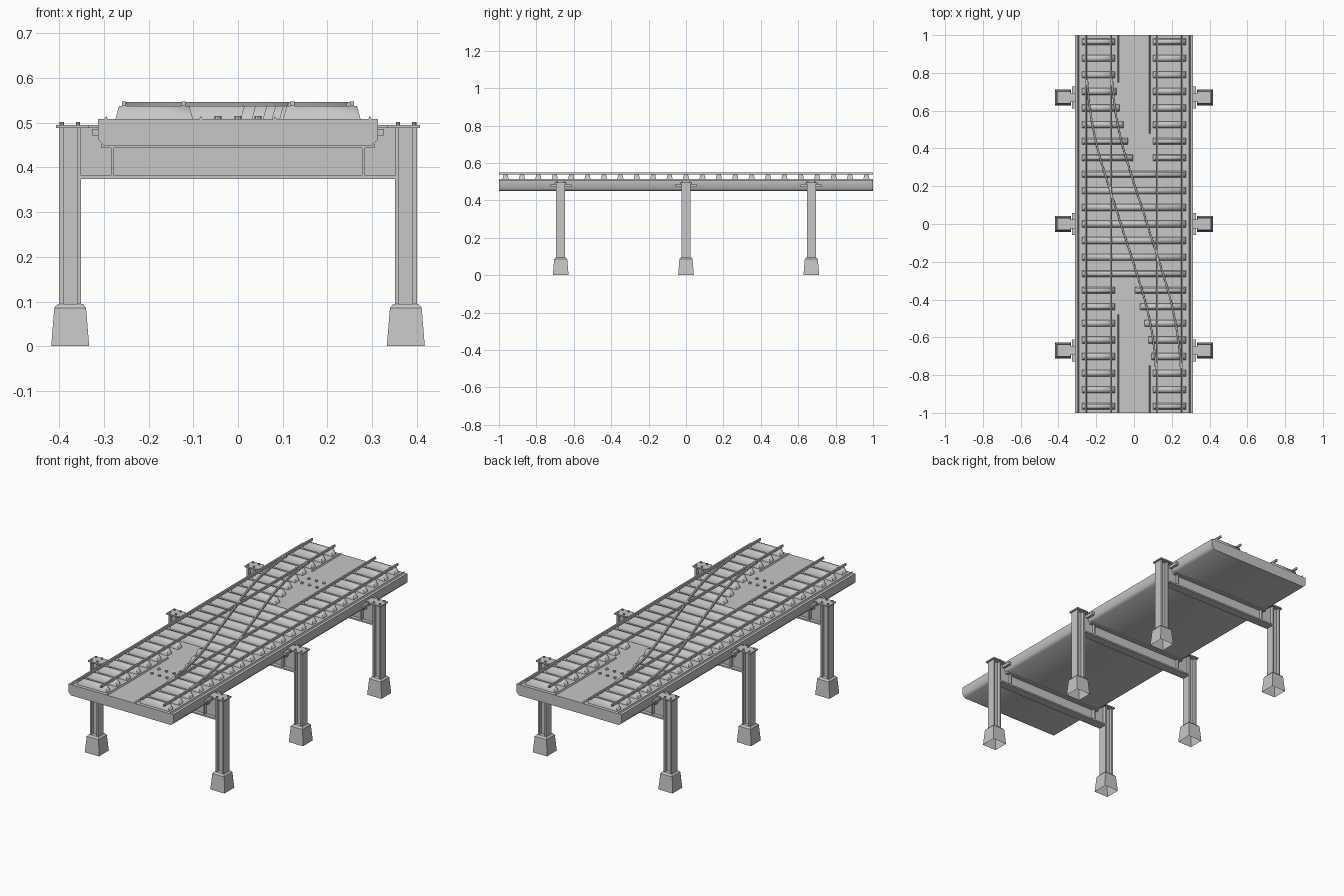
import bpy
import bmesh
from math import radians
from mathutils import Matrix, Vector

cube = bpy.data.objects.get("Cube")
if cube:
    bpy.data.objects.remove(cube, do_unlink=True)

# One light concrete and steel grey for the whole structure
grey = bpy.data.materials.new("structure grey")
grey.use_nodes = True
COLOUR = (0.57, 0.57, 0.57, 1)
grey.diffuse_color = COLOUR
shader = next(n for n in grey.node_tree.nodes if n.type == 'BSDF_PRINCIPLED')
shader.inputs["Base Color"].default_value = COLOUR


def finish(bm, name, smooth=0):
    """Turn the bmesh into an object, smoothing edges below an angle."""
    bmesh.ops.recalc_face_normals(bm, faces=bm.faces)
    mesh = bpy.data.meshes.new(name)
    bm.to_mesh(mesh)
    bm.free()
    mesh.materials.append(grey)
    obj = bpy.data.objects.new(name, mesh)
    bpy.context.collection.objects.link(obj)
    if smooth:
        bpy.ops.object.select_all(action='DESELECT')
        obj.select_set(True)
        bpy.context.view_layer.objects.active = obj
        bpy.ops.object.shade_smooth_by_angle(angle=radians(smooth))


def block(bm, xs, ys, zs, inset_x=0, inset_y=0):
    """Box between limits, with its top optionally drawn in."""
    centre = Vector([(a + b) / 2 for a, b in (xs, ys, zs)])
    size = [abs(b - a) for a, b in (xs, ys, zs)]
    mat = Matrix.Translation(centre) @ Matrix.Diagonal((*size, 1))
    for v in bmesh.ops.create_cube(bm, size=1, matrix=mat)["verts"]:
        if v.co.z > centre.z:
            v.co.x -= inset_x if v.co.x > centre.x else -inset_x
            v.co.y -= inset_y if v.co.y > centre.y else -inset_y


def bolt(bm, x, y, z, radius, height):
    bmesh.ops.create_cone(bm, cap_ends=True, segments=8, radius1=radius,
                          radius2=radius, depth=height,
                          matrix=Matrix.Translation((x, y, z + height / 2)))


def sweep(bm, profile, path):
    """Skin an (offset, z) profile along (x, y) points."""
    rings = []
    for i, p in enumerate(path):
        a, b = path[max(i - 1, 0)], path[min(i + 1, len(path) - 1)]
        d = (b - a).normalized()
        side = Vector((d.y, -d.x))
        rings.append([bm.verts.new((*(p + side * o), z)) for o, z in profile])
    n = len(profile)
    for r, s in zip(rings, rings[1:]):
        for i in range(n):
            j = (i + 1) % n
            bm.faces.new((r[i], r[j], s[j], s[i]))
    bm.faces.new(rings[0])
    bm.faces.new(rings[-1][::-1])


def straight(x, y0, y1):
    return [Vector((x, y0)), Vector((x, y1))]


DECK = 0.508

# Deck slab with softly shaded lower edges
bm = bmesh.new()
half = [(0.30, 0.449), (0.313, 0.463), (0.313, DECK)]
sweep(bm, half + [(-x, z) for x, z in reversed(half)], straight(0, -1, 1))
finish(bm, "deck_slab", 60)

# Edge ridges and the short ridges beside the walkway
bm = bmesh.new()
ridge = [(-0.005, DECK - 0.002), (0.005, DECK - 0.002), (0, DECK + 0.007)]
for s in (-1, 1):
    sweep(bm, ridge, straight(s * 0.295, -1, 1))
    sweep(bm, ridge, straight(s * 0.083, s * 0.48, s * 1))
    sweep(bm, ridge, straight(s * 0.083, s * -1, s * -0.75))
finish(bm, "deck_ridges")

# Sleepers: full width in the middle, stepping back along the crossover
bm = bmesh.new()
steps = {4: 0.005, 5: 0.03, 6: 0.055, 7: 0.075, 8: 0.092}
for k in range(-11, 12):
    y = k * 0.0877
    ys, zs = (y - 0.018, y + 0.018), (DECK - 0.002, 0.538)
    if abs(k) <= 3:
        block(bm, (-0.275, 0.275), ys, zs, 0.009, 0.007)
        continue
    for s in (-1, 1):
        inner = steps.get(abs(k), 0.10) if s * k < 0 else 0.10
        block(bm, (s * inner, s * 0.275), ys, zs, 0.009, 0.007)
finish(bm, "sleepers", 82)

# Straight running rails
def rail_profile(top):
    side = [(0.005, 0.537), (0.004, top)]
    return side + [(-x, z) for x, z in reversed(side)]


bm = bmesh.new()
for x in (-0.255, -0.122, 0.122, 0.255):
    sweep(bm, rail_profile(0.548), straight(x, -1, 1))
finish(bm, "running_rails")

# Crossover rails: straight in the middle, easing into the tracks
def crossover(y):
    a = abs(y)
    x = 0.32 * a
    if a > 0.3:
        x -= 0.32 * (a - 0.3) ** 2 / 1.1
    return -x if y > 0 else x


bm = bmesh.new()
for s in (-1, 1):
    path = []
    for i in range(-16, 17):
        y = i * 0.048
        slope = (crossover(y + 0.01) - crossover(y - 0.01)) / 0.02
        normal = Vector((1, -slope)).normalized()
        path.append(Vector((crossover(y), y)) + normal * s * 0.066)
    sweep(bm, rail_profile(0.547), path)
finish(bm, "crossover_rails", 30)

# Bolt groups on the walkway
bm = bmesh.new()
for end in (-0.64, 0.64):
    for dy in (-0.03, 0.03):
        for x in (-0.045, 0, 0.045):
            bolt(bm, x, end + dy, DECK - 0.001, 0.008, 0.008)
finish(bm, "walkway_bolts")

# Three portal frames carrying the deck
for label, y in (("front", -0.67), ("middle", 0), ("back", 0.67)):
    def span(w):
        return y - w, y + w

    # Cross beam: web, flanges, stiffeners and raised ends
    bm = bmesh.new()
    block(bm, (-0.355, 0.355), span(0.005), (0.378, 0.452))
    block(bm, (-0.355, 0.355), span(0.024), (0.374, 0.382))
    block(bm, (-0.305, 0.305), span(0.024), (0.443, 0.452))
    for s in (-1, 1):
        block(bm, (s * 0.277, s * 0.284), span(0.022), (0.38, 0.446))
        block(bm, (s * 0.295, s * 0.355), span(0.005), (0.45, 0.49))
    finish(bm, label + "_cross_beam")

    for side, s in (("right", -1), ("left", 1)):
        # Tapered footing with a bevelled cap, hollow underneath
        bm = bmesh.new()
        block(bm, (s * 0.333, s * 0.418), span(0.042), (0, 0.086), 0.007, 0.007)
        block(bm, (s * 0.340, s * 0.411), span(0.035), (0.086, 0.095), 0.008, 0.008)
        bm.normal_update()
        hidden = [f for f in bm.faces if abs(f.normal.z) > 0.9
                  and f.calc_center_median().z < 0.09]
        bmesh.ops.delete(bm, geom=hidden, context='FACES')
        bmesh.ops.remove_doubles(bm, verts=bm.verts, dist=0.0005)
        finish(bm, f"{label}_{side}_footing")

        # H-section column
        bm = bmesh.new()
        block(bm, (s * 0.391, s * 0.400), span(0.024), (0.094, 0.49))
        block(bm, (s * 0.351, s * 0.360), span(0.024), (0.094, 0.49))
        block(bm, (s * 0.358, s * 0.393), span(0.006), (0.094, 0.49))
        finish(bm, f"{label}_{side}_column")

        # Cap plate with bolts
        bm = bmesh.new()
        block(bm, (s * 0.335, s * 0.407), span(0.032), (0.488, 0.495))
        block(bm, (s * 0.312, s * 0.336), span(0.024), (0.488, 0.495))
        for x in (0.358, 0.394):
            for dy in (-0.02, 0.02):
                bolt(bm, s * x, y + dy, 0.494, 0.005, 0.008)
        finish(bm, f"{label}_{side}_cap_plate")

        # Bracket gripping the deck edge
        bm = bmesh.new()
        block(bm, (s * 0.308, s * 0.327), span(0.058), (0.471, 0.486))
        finish(bm, f"{label}_{side}_deck_bracket")
